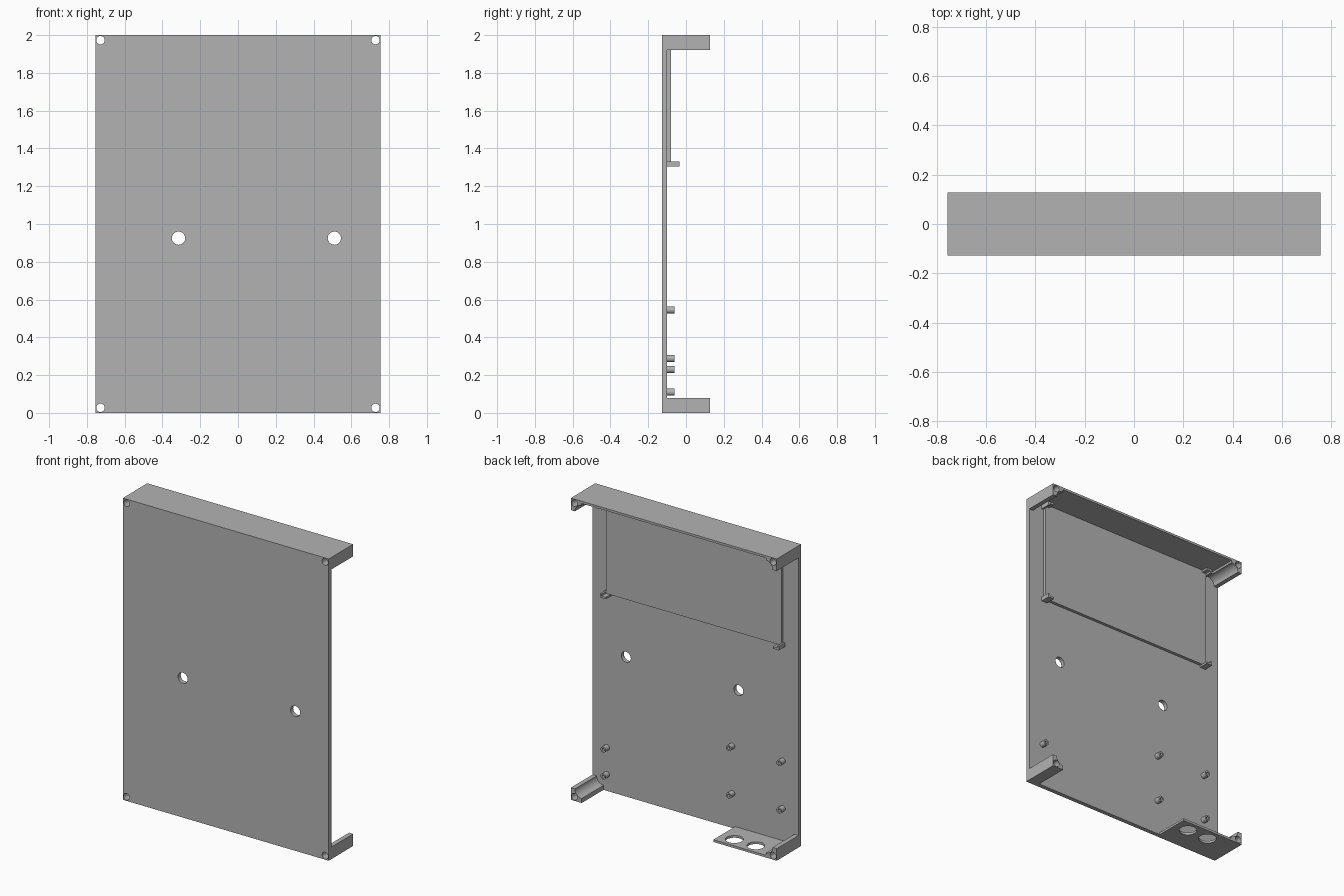
import bpy
import bmesh
import math
from mathutils import Matrix, Vector

if "Cube" in bpy.data.objects:
    bpy.data.objects.remove(bpy.data.objects["Cube"], do_unlink=True)

grey = bpy.data.materials.new("plain grey")
grey.use_nodes = True
colour = (0.45, 0.45, 0.45, 1)
grey.diffuse_color = colour
grey.node_tree.nodes["Principled BSDF"].inputs["Base Color"].default_value = colour

W, D, H = 0.755, 0.128, 2.0     # half width, half depth, height
INNER = -0.1                    # inside face of the panel
THIN = 0.015                    # wall thickness
LEG = 0.08                      # corner post size
PIN = 0.027                     # screw hole inset


def make_object(name, bm):
    bmesh.ops.recalc_face_normals(bm, faces=bm.faces)
    mesh = bpy.data.meshes.new(name)
    bm.to_mesh(mesh)
    bm.free()
    mesh.materials.append(grey)
    obj = bpy.data.objects.new(name, mesh)
    bpy.context.collection.objects.link(obj)
    return obj


def box(name, x, y, z):
    bm = bmesh.new()
    bmesh.ops.create_cube(bm, size=1)
    for v in bm.verts:
        v.co = Vector([(r[0] + r[1]) / 2 + c * (r[1] - r[0]) for r, c in zip((x, y, z), v.co)])
    return make_object(name, bm)


def cylinder(name, centre, radius, length, axis="Y"):
    bm = bmesh.new()
    turn = Matrix.Rotation(math.pi / 2, 4, "X") if axis == "Y" else Matrix()
    bmesh.ops.create_cone(bm, cap_ends=True, segments=40, radius1=radius, radius2=radius,
                          depth=length, matrix=Matrix.Translation(centre) @ turn)
    return make_object(name, bm)


def prism(name, points, y0, y1):
    """Extrude an x-z outline along y."""
    bm = bmesh.new()
    face = bm.faces.new([bm.verts.new((x, y0, z)) for x, z in points])
    new = bmesh.ops.extrude_face_region(bm, geom=[face])["geom"]
    bmesh.ops.translate(bm, verts=[g for g in new if isinstance(g, bmesh.types.BMVert)],
                        vec=(0, y1 - y0, 0))
    return make_object(name, bm)


def drill(obj, cutters):
    """Cut the holes and keep the finished mesh."""
    for cutter in cutters:
        mod = obj.modifiers.new("hole", "BOOLEAN")
        mod.operation, mod.solver, mod.object = "DIFFERENCE", "EXACT", cutter
    bpy.context.view_layer.update()
    graph = bpy.context.evaluated_depsgraph_get()
    mesh = bpy.data.meshes.new_from_object(obj.evaluated_get(graph))
    obj.modifiers.clear()
    obj.data = mesh


parts = []
corners = [(sx, top) for sx in (-1, 1) for top in (False, True)]

# Cutters for the screw holes, panel holes and tab holes
screws = {(sx, top): cylinder("screw_cutter", (sx * (W - PIN), 0, H - PIN if top else PIN), 0.022, 1)
          for sx, top in corners}
panel_cutters = [cylinder("panel_cutter", (x, INNER, 0.925), 0.035, 0.3) for x in (-0.315, 0.51)]
tab_cutters = [cylinder("tab_cutter", (x, 0.05, 0), 0.054, 0.1, "Z") for x in (-0.547, -0.39)]

# Main panel, top wall and bottom tab
panel = box("front_panel", (-W, W), (-D, INNER), (0, H))
drill(panel, list(screws.values()) + panel_cutters)
top_wall = box("top_wall", (-W, W), (INNER, D), (H - THIN, H))
drill(top_wall, [screws[-1, True], screws[1, True]])
tab = box("bottom_tab", (-W, -0.29), (INNER, D), (0, THIN))
drill(tab, tab_cutters + [screws[-1, False]])
parts += [panel, top_wall, tab]

# Corner posts with a concave inner side
edge, radius = 0.03, LEG - 0.03
arc = [(LEG - radius * math.sin(a), LEG - radius * math.cos(a))
       for a in [math.pi / 2 * i / 12 for i in range(13)]]
outline = [(0, 0), (LEG, 0)] + arc + [(0, LEG)]
for sx, top in corners:
    pts = [(sx * (W - u), H - v if top else v) for u, v in outline]
    post = prism("corner_post", pts, INNER, D)
    drill(post, [screws[sx, top]])
    parts.append(post)

# Raised screen pad with a clip at each corner
PX, PZ = 0.643, 1.318
parts.append(box("screen_pad", (-PX, PX), (INNER, -0.08), (PZ, H - THIN)))
t, leg = 0.013, 0.03
clip = [(-t, -t), (leg, -t), (leg, 0), (0, 0), (0, t), (-t, t)]
for sx, top in corners:
    pts = [(sx * (PX - u), H - 0.03 - v if top else PZ + v) for u, v in clip]
    parts.append(prism("pad_clip", pts, INNER, -0.035))

# Hollow mounting pegs
for x, z in [(0.65, 0.288), (0.65, 0.11), (-0.27, 0.545), (-0.64, 0.545), (-0.27, 0.23), (-0.64, 0.23)]:
    peg = cylinder("mounting_peg", (x, -0.08, z), 0.019, 0.04)
    bore = cylinder("bore_cutter", (x, -0.06, z), 0.009, 0.06)
    drill(peg, [bore])
    bpy.data.objects.remove(bore, do_unlink=True)
    parts.append(peg)

for cutter in list(screws.values()) + panel_cutters + tab_cutters:
    bpy.data.objects.remove(cutter, do_unlink=True)

# Smooth the round surfaces, keep the edges sharp
bpy.ops.object.select_all(action="DESELECT")
for obj in parts:
    obj.select_set(True)
bpy.context.view_layer.objects.active = panel
bpy.ops.object.shade_smooth_by_angle(angle=math.radians(30))
